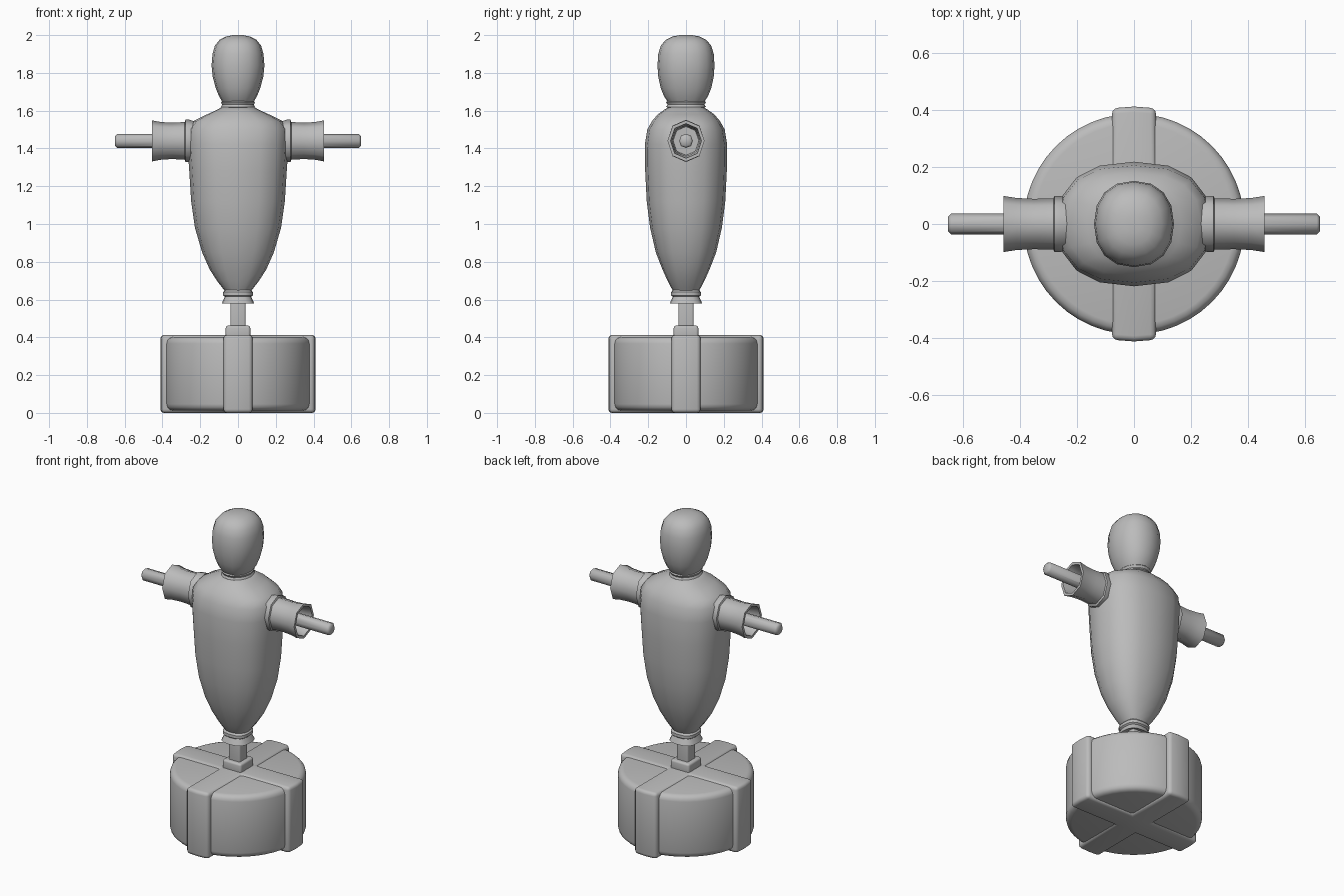
import bpy, bmesh, math

if "Cube" in bpy.data.objects:
    bpy.data.objects.remove(bpy.data.objects["Cube"])

grey = bpy.data.materials.new("plain grey")
grey.diffuse_color = (0.5, 0.5, 0.5, 1)
grey.use_nodes = True
grey.node_tree.nodes["Principled BSDF"].inputs["Base Color"].default_value = grey.diffuse_color


def finish(bm, name, angle=50, bevel=0):
    """Turn a bmesh into a shaded object, optionally with rounded edges."""
    bmesh.ops.recalc_face_normals(bm, faces=bm.faces)
    me = bpy.data.meshes.new(name)
    bm.to_mesh(me)
    bm.free()
    me.materials.append(grey)
    ob = bpy.data.objects.new(name, me)
    bpy.context.collection.objects.link(ob)
    bpy.ops.object.select_all(action='DESELECT')
    ob.select_set(True)
    bpy.context.view_layer.objects.active = ob
    if bevel:
        m = ob.modifiers.new("round", 'BEVEL')
        m.width, m.segments = bevel, 3
        m.limit_method, m.angle_limit = 'ANGLE', math.radians(40)
        bpy.ops.object.modifier_apply(modifier=m.name)
    bpy.ops.object.shade_smooth_by_angle(angle=math.radians(angle))
    return ob


def loft(name, sections, n=16, power=2.0, side=0, height=0.0, angle=50):
    """Skin superellipse rings (position, half a, half b) along z, or along x if side is +-1."""
    bm = bmesh.new()
    rings = []
    for t, a, b in sections:
        ring = []
        for i in range(n):
            w = 2 * math.pi * i / n
            c, s = math.cos(w), math.sin(w)
            u = a * math.copysign(abs(c) ** (2 / power), c)
            v = b * math.copysign(abs(s) ** (2 / power), s)
            ring.append(bm.verts.new((side * t, u, height + v) if side else (u, v, t)))
        rings.append(ring)
    for r, q in zip(rings, rings[1:]):
        for i in range(n):
            j = (i + 1) % n
            bm.faces.new((r[i], r[j], q[j], q[i]))
    bm.faces.new(rings[0])
    bm.faces.new(rings[-1])
    return finish(bm, name, angle)


def prism(name, points, z0, z1, bevel):
    """Upright extruded outline with rounded edges."""
    bm = bmesh.new()
    f = bm.faces.new([bm.verts.new((x, y, z0)) for x, y in points])
    top = bmesh.ops.extrude_face_region(bm, geom=[f])["geom"]
    for v in top:
        if isinstance(v, bmesh.types.BMVert):
            v.co.z = z1
    return finish(bm, name, 50, bevel)


def square(h):
    return [(-h, -h), (h, -h), (h, h), (-h, h)]


# Round base drum
prism("base_drum", [(0.386 * math.cos(math.tau * i / 48), 0.386 * math.sin(math.tau * i / 48))
                    for i in range(48)], 0.012, 0.402, 0.035)

# Crossed straps wrapping the drum, one arm of the cross turned four times
arm = [(0.405, -0.077), (0.411, 0), (0.405, 0.077), (0.077, 0.077)]
cross = []
for k in range(4):
    c, s = [(1, 0), (0, 1), (-1, 0), (0, -1)][k]
    cross += [(x * c - y * s, x * s + y * c) for x, y in arm]
prism("base_straps", cross, 0.0, 0.412, 0.02)

# Square post and its foot collar
prism("post", square(0.04), 0.38, 0.66, 0.01)
prism("post_collar", square(0.065), 0.39, 0.462, 0.012)

# Tied cloth at the bottom of the body
loft("bottom_tie", [(0.60, 0.045, 0.045), (0.58, 0.086, 0.086), (0.615, 0.07, 0.07),
                    (0.622, 0.079, 0.079), (0.64, 0.079, 0.079), (0.655, 0.065, 0.065)],
     n=16, power=2.8, angle=40)

# Stuffed body
loft("body", [(0.64, 0.065, 0.065), (0.665, 0.085, 0.08), (0.70, 0.112, 0.098),
              (0.76, 0.15, 0.125), (0.85, 0.19, 0.16), (0.98, 0.228, 0.19),
              (1.12, 0.248, 0.208), (1.28, 0.258, 0.216), (1.42, 0.268, 0.218),
              (1.50, 0.264, 0.205), (1.545, 0.235, 0.18), (1.58, 0.165, 0.15),
              (1.605, 0.11, 0.115), (1.62, 0.085, 0.09)], power=2.4)

# Neck band
loft("neck_band", [(1.61, 0.075, 0.085), (1.62, 0.09, 0.105), (1.632, 0.084, 0.098),
                   (1.645, 0.09, 0.106), (1.655, 0.08, 0.095)], angle=40)

# Head
loft("head", [(1.645, 0.082, 0.095), (1.675, 0.1, 0.116), (1.72, 0.118, 0.134),
              (1.78, 0.134, 0.147), (1.84, 0.14, 0.151), (1.90, 0.135, 0.147),
              (1.945, 0.122, 0.133), (1.975, 0.098, 0.108), (1.993, 0.062, 0.072),
              (2.0, 0.025, 0.03)], power=2.25)

# Open sleeves and arm rods on both sides
for side, label in ((-1, "left"), (1, "right")):
    loft(label + "_sleeve", [(0.2, 0.085, 0.095), (0.258, 0.098, 0.112), (0.278, 0.098, 0.112),
                             (0.282, 0.09, 0.1), (0.35, 0.088, 0.096), (0.41, 0.091, 0.1),
                             (0.456, 0.098, 0.109), (0.456, 0.082, 0.092),
                             (0.40, 0.074, 0.082), (0.30, 0.068, 0.076)],
         n=8, power=2.15, side=side, height=1.44)
    loft(label + "_arm_rod", [(0.2, 0.036, 0.037), (0.64, 0.036, 0.037), (0.65, 0.026, 0.027)],
         n=8, power=2.3, side=side, height=1.44)
